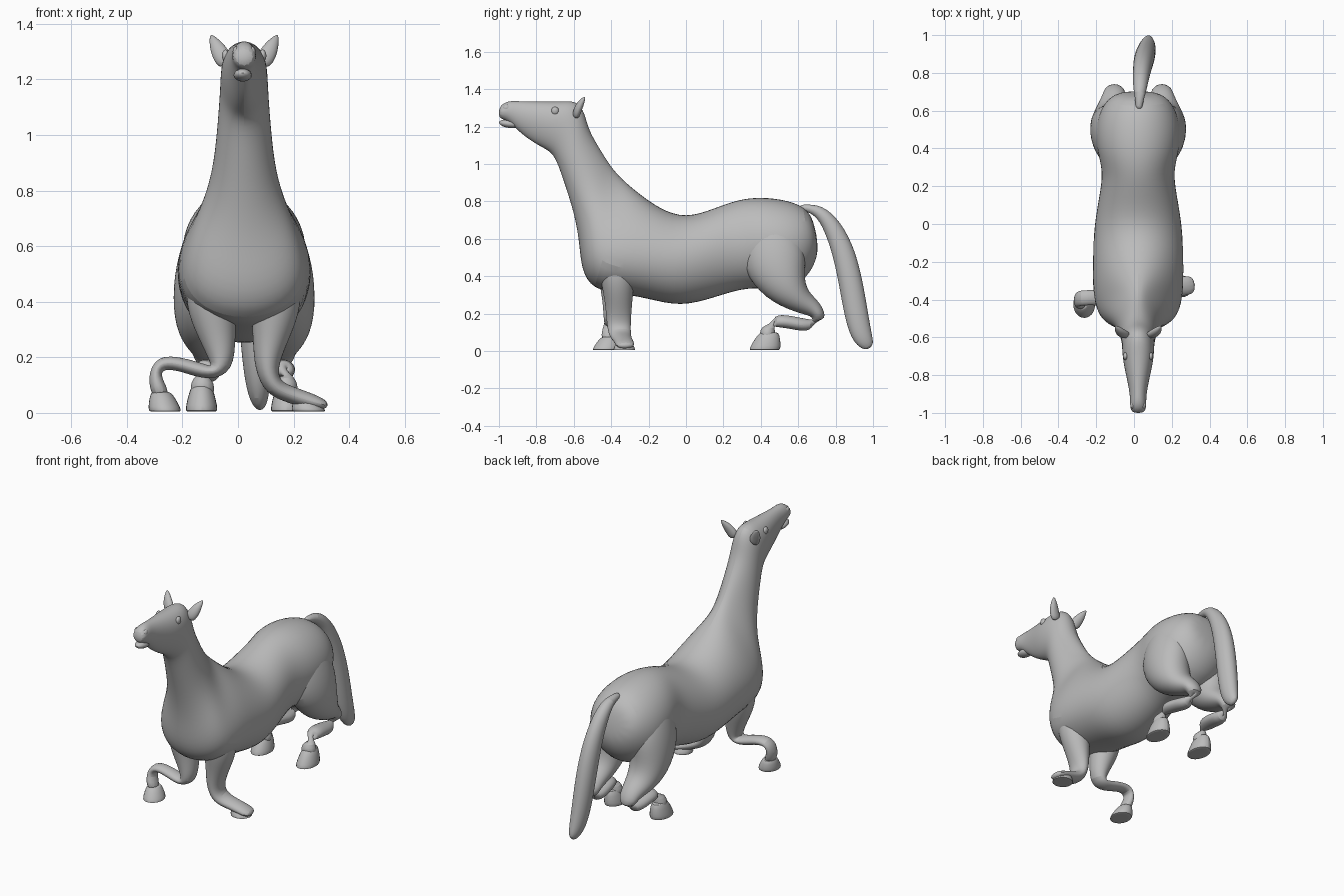
import bpy
import bmesh
from math import sin, cos, pi, radians
from mathutils import Vector, Matrix

default = bpy.data.objects.get("Cube")
if default:
    bpy.data.objects.remove(default, do_unlink=True)

CX = 0.022         # centre plane of the torso
SIDES = 12

grey = bpy.data.materials.new("plain grey")
grey.use_nodes = True
GREY = (0.5, 0.5, 0.5, 1)
grey.diffuse_color = GREY
grey.node_tree.nodes["Principled BSDF"].inputs["Base Color"].default_value = GREY


def finish(name, bm, levels=0):
    """Turn a bmesh into a smooth, coloured object."""
    bmesh.ops.recalc_face_normals(bm, faces=bm.faces[:])
    mesh = bpy.data.meshes.new(name)
    bm.to_mesh(mesh)
    bm.free()
    mesh.materials.append(grey)
    obj = bpy.data.objects.new(name, mesh)
    bpy.context.collection.objects.link(obj)
    if levels:
        sub = obj.modifiers.new("smooth form", "SUBSURF")
        sub.levels = sub.render_levels = levels
    bpy.ops.object.select_all(action="DESELECT")
    obj.select_set(True)
    bpy.context.view_layer.objects.active = obj
    bpy.ops.object.shade_smooth_by_angle(angle=radians(40))
    return obj


def loft(name, rings, levels=2):
    """Skin rings given as (centre, up axis, side axis, pear taper)."""
    bm = bmesh.new()
    loops = []
    for centre, up, side, pear in rings:
        loop = []
        for i in range(SIDES):
            a = 2 * pi * i / SIDES
            offset = up * cos(a) + side * (sin(a) * (1 - pear * cos(a)))
            loop.append(bm.verts.new(centre + offset * 1.04))
        loops.append(loop)
    for low, high in zip(loops, loops[1:]):
        for i in range(SIDES):
            j = (i + 1) % SIDES
            bm.faces.new((low[i], low[j], high[j], high[i]))
    bm.faces.new(loops[0])
    bm.faces.new(loops[-1])
    return finish(name, bm, levels)


def tube(name, path, across=Vector((0, 1, 0))):
    """Limb along points (x, y, z, radius, radius along the across axis)."""
    points = [Vector(p[:3]) for p in path]
    rings = []
    for i, p in enumerate(path):
        tangent = points[min(i + 1, len(path) - 1)] - points[max(i - 1, 0)]
        up = (across - across.project(tangent)).normalized()
        side = tangent.cross(up).normalized()
        rings.append((points[i], up * p[-1], side * p[3], 0))
    return loft(name, rings)


def ellipsoid(name, centre, size, tilt=0):
    bm = bmesh.new()
    bmesh.ops.create_uvsphere(bm, u_segments=16, v_segments=10, radius=1)
    bm.transform(Matrix.Translation(centre) @ Matrix.Rotation(tilt, 4, "X")
                 @ Matrix.Diagonal((*size, 1)))
    return finish(name, bm)


def hoof(name, x, y, width, length, height, lean=(0, 0)):
    """Flat-soled wedge whose top is shifted by lean."""
    base, top = Vector((x, y, 0.005)), Vector((x + lean[0], y + lean[1], height))
    rings = []
    for t, size in ((0, .85), (0, 1), (.2, 1), (.7, .8), (1, .6), (1, .4)):
        rings.append((base.lerp(top, t), Vector((0, length * size, 0)),
                      Vector((width * size, 0, 0)), 0))
    return loft(name, rings, 1)


# Torso, neck and head: top y, top z, bottom y, bottom z, half width, taper
PROFILE = [
    (.685, .69, .71, .56, .09, 0),
    (.64, .775, .69, .45, .165, 0),
    (.51, .815, .59, .33, .228, 0),
    (.37, .825, .42, .335, .222, 0),
    (.26, .805, .3, .335, .185, 0),
    (.155, .765, .15, .285, .205, 0),
    (0, .71, -.03, .235, .235, 0),
    (-.14, .76, -.2, .28, .24, .1),
    (-.26, .85, -.37, .31, .235, .32),
    (-.33, .91, -.5, .33, .21, .5),
    (-.37, .95, -.56, .43, .175, .5),
    (-.41, 1, -.57, .58, .135, .4),
    (-.46, 1.08, -.595, .73, .108, .2),
    (-.52, 1.18, -.66, .93, .094, .05),
    (-.54, 1.27, -.7, 1.04, .087, 0),
    (-.58, 1.34, -.74, 1.075, .085, 0),
    (-.67, 1.335, -.79, 1.1, .08, -.2),
    (-.79, 1.335, -.86, 1.145, .058, -.2),
    (-.89, 1.335, -.92, 1.2, .043, 0),
    (-.95, 1.34, -.96, 1.235, .043, 0),
    (-1, 1.31, -1.005, 1.245, .038, 0),
]
rings = []
for ty, tz, by, bz, width, taper in PROFILE:
    top, bottom = Vector((CX, ty, tz)), Vector((CX, by, bz))
    rings.append(((top + bottom) / 2, (top - bottom) / 2, Vector((width, 0, 0)), taper))
loft("body_neck_and_head", rings)

# Mouth and face details
ellipsoid("lower_lip", (CX - .005, -.945, 1.215), (.033, .055, .022), radians(-8))
for label, s in (("left", 1), ("right", -1)):
    ellipsoid(label + "_eye", (CX + s * .067, -.7, 1.285), (.013, .02, .022))
    ellipsoid(label + "_nostril", (CX + s * .028, -.96, 1.3), (.013, .02, .018))

    # Ears: wide base, flattened cup, pointed tip
    tube(label + "_ear", [
        (CX + s * .06, -.59, 1.25, .03, .02),
        (CX + s * .085, -.58, 1.29, .033, .022),
        (CX + s * .105, -.56, 1.33, .022, .018),
        (CX + s * .12, -.54, 1.36, .004, .004),
    ])

    # Haunch, folded hock and hind foot
    x = CX + s * .125
    tube(label + "_hind_leg", [
        (x - s * .03, .43, .73, .07, .1),
        (x - s * .008, .45, .62, .1, .15),
        (x + s * .013, .47, .48, .118, .18),
        (x + s * .023, .53, .34, .108, .12),
        (x + s * .01, .61, .265, .085, .065),
        (x, .69, .225, .058, .047),
        (x, .72, .17, .052, .04),
        (x, .67, .13, .048, .035),
        (x + s * .01, .56, .155, .046, .035),
        (x + s * .02, .47, .165, .046, .035),
        (x + s * .025, .435, .13, .046, .042),
        (x + s * .025, .435, .05, .045, .045),
    ], Vector((0, .8, .6)))
    hoof(label + "_hind_hoof", x + s * .028, .42, .057, .082, .1, (0, .025))

# Front legs, each curled its own way
tube("left_front_leg", [
    (.12, -.36, .58, .06, .08),
    (.14, -.365, .47, .09, .1),
    (.135, -.365, .37, .09, .09),
    (.115, -.36, .26, .062, .072),
    (.1, -.36, .16, .042, .065),
    (.125, -.355, .09, .035, .06),
    (.19, -.34, .065, .03, .05),
    (.25, -.33, .045, .03, .05),
    (.325, -.32, .025, .018, .05),
])
hoof("left_front_hoof", .255, -.33, .06, .058, .05, (-.015, 0))
tube("right_front_leg", [
    (-.08, -.37, .58, .06, .08),
    (-.1, -.375, .47, .09, .1),
    (-.095, -.375, .37, .09, .09),
    (-.07, -.38, .26, .062, .065),
    (-.055, -.39, .16, .042, .05),
    (-.1, -.39, .14, .028, .045),
    (-.2, -.39, .175, .025, .04),
    (-.28, -.39, .185, .028, .04),
    (-.305, -.4, .13, .025, .04),
    (-.27, -.42, .05, .035, .045),
])
hoof("right_front_hoof", -.262, -.43, .058, .07, .075, (-.015, .02))

# Tail, arched over the rump and hanging to the ground
tube("tail", [
    (.025, .6, .765, .025, .025),
    (.03, .69, .765, .032, .03),
    (.035, .765, .7, .042, .045),
    (.045, .835, .56, .05, .06),
    (.055, .88, .38, .055, .064),
    (.065, .912, .18, .05, .064),
    (.075, .945, .06, .04, .055),
    (.08, .985, .015, .015, .025),
])
